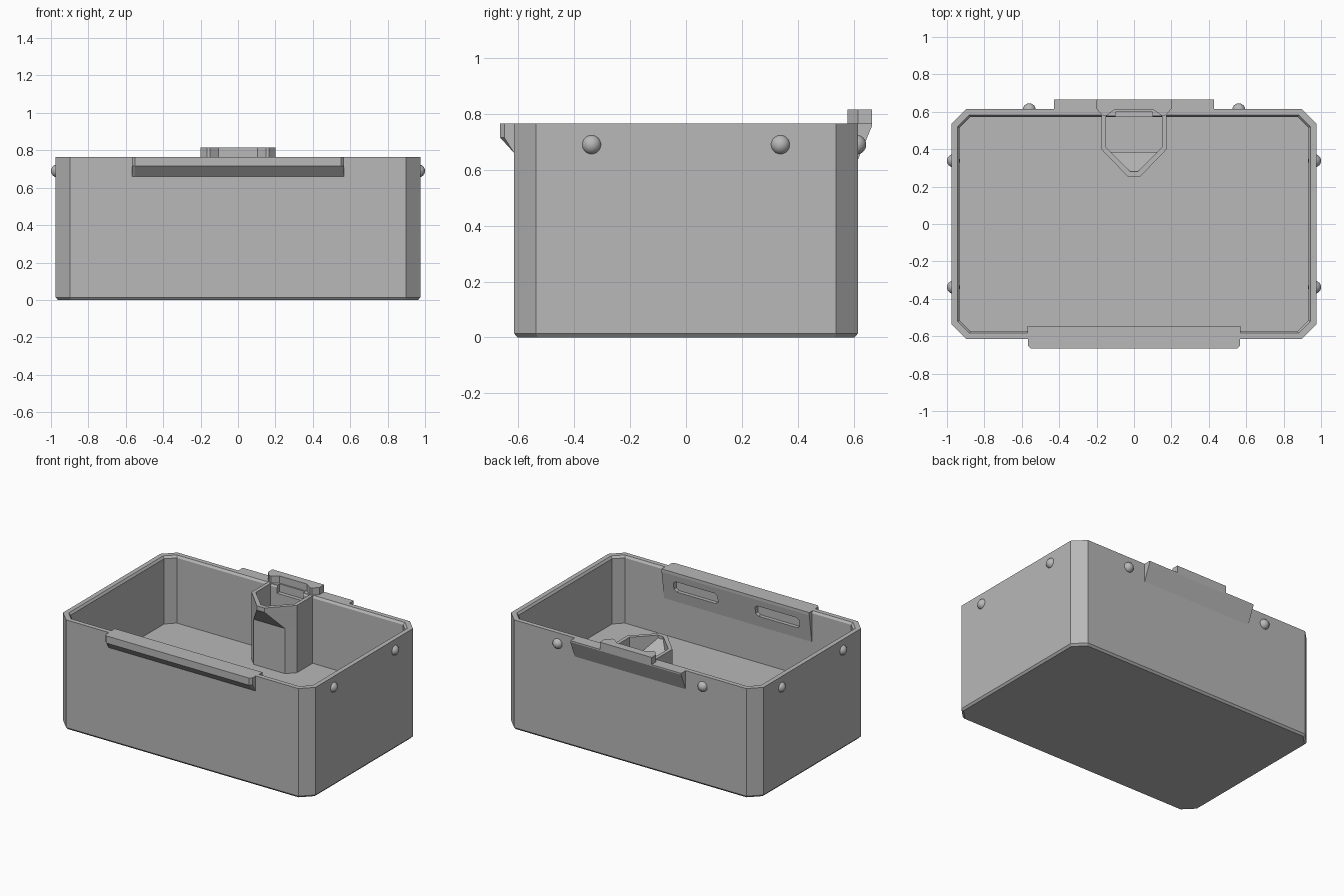
import bpy, bmesh

if "Cube" in bpy.data.objects:
    bpy.data.objects.remove(bpy.data.objects["Cube"])

GREY = (0.48, 0.48, 0.48, 1)
grey = bpy.data.materials.new("plain grey")
grey.use_nodes = True
grey.diffuse_color = GREY
grey.node_tree.nodes["Principled BSDF"].inputs["Base Color"].default_value = GREY


def finish(name, bm):
    bmesh.ops.recalc_face_normals(bm, faces=bm.faces)
    mesh = bpy.data.meshes.new(name)
    bm.to_mesh(mesh)
    bm.free()
    mesh.materials.append(grey)
    ob = bpy.data.objects.new(name, mesh)
    bpy.context.collection.objects.link(ob)
    return ob


def loft(name, rings):
    """Skin a stack of equal-length rings and cap both ends."""
    bm = bmesh.new()
    rows = [[bm.verts.new(p) for p in ring] for ring in rings]
    n = len(rows[0])
    for a, b in zip(rows, rows[1:]):
        for i in range(n):
            j = (i + 1) % n
            bm.faces.new((a[i], a[j], b[j], b[i]))
    bm.faces.new(rows[0])
    bm.faces.new(rows[-1])
    return finish(name, bm)


def prism_x(name, half, profile):
    """Extrude a (y, z) profile along x."""
    return loft(name, [[(x, y, z) for y, z in profile] for x in (-half, half)])


def mirrored(half):
    """Complete an outline from its left half."""
    return half + [(-x, y) for x, y in reversed(half)]


def at(outline, z):
    return [(x, y, z) for x, y in outline]


def box(name, lo, hi):
    (x0, y0, z0), (x1, y1, z1) = lo, hi
    rect = [(x0, y0), (x1, y0), (x1, y1), (x0, y1)]
    return loft(name, [at(rect, z0), at(rect, z1)])


def cut(targets, cutter):
    cutter.hide_render = True
    cutter.hide_set(True)
    for ob in targets:
        mod = ob.modifiers.new("cut", "BOOLEAN")
        mod.operation = "DIFFERENCE"
        mod.solver = "EXACT"
        mod.object = cutter


def cut_rect(hx, hy, c, z):
    """Rectangle with clipped corners."""
    return at(mirrored([(-hx + c, hy), (-hx, hy - c), (-hx, -hy + c), (-hx + c, -hy)]), z)


# Tub: clipped-corner box with chamfered base, rim and raised inner floor
RIM, FLOOR = 0.765, 0.295
tub = loft("tub", [
    cut_rect(0.963, 0.603, 0.073, 0),
    cut_rect(0.975, 0.615, 0.078, 0.014),
    cut_rect(0.975, 0.615, 0.078, RIM),
    cut_rect(0.943, 0.583, 0.062, RIM),
    cut_rect(0.932, 0.573, 0.058, RIM - 0.015),
    cut_rect(0.932, 0.573, 0.058, FLOOR),
])

# Spouted post standing against the back wall
outer_low = mirrored([(-0.175, 0.6), (-0.175, 0.4), (-0.12, 0.345)])
outer_top = mirrored([(-0.175, 0.6), (-0.175, 0.4), (-0.03, 0.25)])
inner_top = mirrored([(-0.15, 0.578), (-0.15, 0.41), (-0.02, 0.28)])
inner_low = mirrored([(-0.15, 0.578), (-0.15, 0.41), (-0.125, 0.385)])
post = loft("spout_post", [
    at(outer_low, FLOOR - 0.02), at(outer_low, 0.61),
    at(outer_top, 0.735), at(outer_top, RIM),
    at(inner_top, RIM), at(inner_top, 0.745),
    at(inner_low, 0.62), at(inner_low, 0.33),
])

# Raised catch on the back rim, with a notch below its front
catch_outline = mirrored([(-0.2, 0.665), (-0.2, 0.615), (-0.165, 0.578),
                          (-0.15, 0.578), (-0.105, 0.61)])
catch = loft("rim_catch", [at(catch_outline, RIM - 0.005), at(catch_outline, 0.815)])
cut([tub, post], box("notch_cutter", (-0.1, 0.56, 0.71), (0.1, 0.605, 0.8)))

# Sloping ledge outside the back wall
prism_x("back_ledge", 0.428, [(0.6, RIM), (0.665, RIM), (0.665, RIM - 0.01),
                              (0.615, 0.635), (0.6, 0.635)])

# Lip outside the front wall, with clipped ends
lip_rings = []
for x, y in ((-0.567, -0.65), (-0.552, -0.665), (0.552, -0.665), (0.567, -0.65)):
    lip_rings.append([(x, -0.6, RIM), (x, y, RIM), (x, y, 0.715),
                      (x, -0.615, 0.66), (x, -0.6, 0.66)])
loft("front_lip", lip_rings)

# Sloping panel inside the front wall, with two slots
panel = prism_x("inner_panel", 0.57, [(-0.6, RIM), (-0.545, RIM), (-0.545, RIM - 0.02),
                                      (-0.573, 0.55), (-0.6, 0.55)])
for side in (-1, 1):
    x = side * 0.315
    slot = mirrored([(-0.17, 0.685), (-0.17, 0.64), (-0.15, 0.625)])
    slot = [(-0.15, 0.7)] + slot + [(0.15, 0.7)]
    cutter = loft("slot_cutter", [[(x + px, y, z) for px, z in slot]
                                  for y in (-0.588, -0.5)])
    cut([tub, panel], cutter)

# Round studs on the sides and back
spots = [(sx * 0.965, sy * 0.338) for sx in (-1, 1) for sy in (-1, 1)]
spots += [(sx * 0.56, 0.61) for sx in (-1, 1)]
for x, y in spots:
    bm = bmesh.new()
    bmesh.ops.create_uvsphere(bm, u_segments=32, v_segments=16, radius=0.035)
    bmesh.ops.translate(bm, verts=bm.verts, vec=(x, y, 0.69))
    for f in bm.faces:
        f.smooth = True
    finish("stud", bm)
